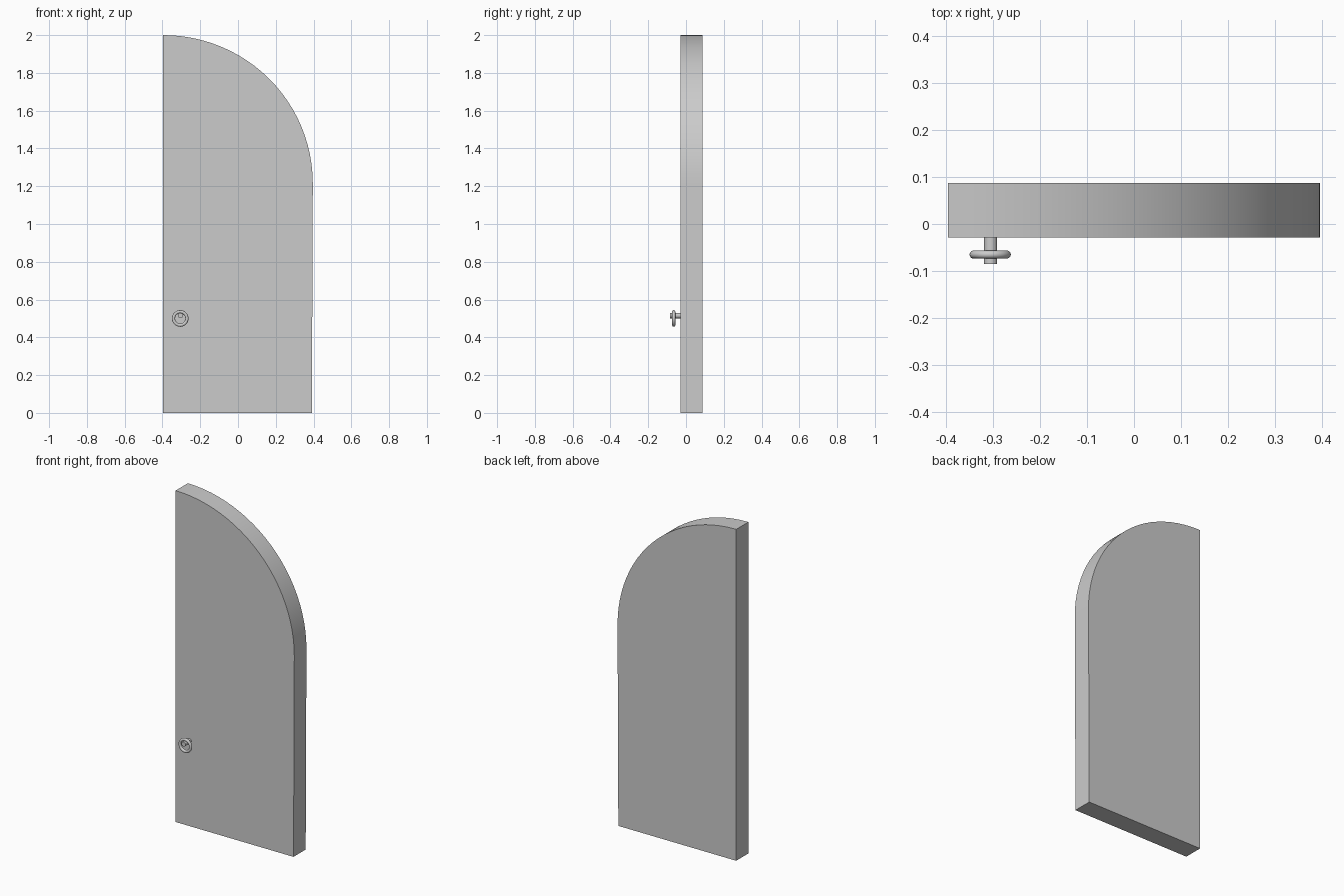
import bpy, bmesh, math

if "Cube" in bpy.data.objects:
    bpy.data.objects.remove(bpy.data.objects["Cube"])

W = 0.396            # half width of the leaf
Y0, Y1 = -0.029, 0.087
R = 0.785            # arch radius
SPRING = 2.0 - R     # height where the arch starts


def finish(obj, name):
    obj.name = name
    bpy.ops.object.shade_smooth_by_angle(angle=math.radians(30))
    return obj


# Door leaf: quarter-arch outline extruded through its thickness
steps = 24
outline = [(-W, 0.0), (W - 0.005, 0.0)]
for i in range(steps + 1):
    a = math.pi / 2 * i / steps
    outline.append((-W + 2 * W * math.cos(a), SPRING + R * math.sin(a)))

bm = bmesh.new()
face = bm.faces.new([bm.verts.new((x, Y0, z)) for x, z in outline])
ext = bmesh.ops.extrude_face_region(bm, geom=[face])
for v in ext["geom"]:
    if isinstance(v, bmesh.types.BMVert):
        v.co.y = Y1
bmesh.ops.recalc_face_normals(bm, faces=bm.faces)
mesh = bpy.data.meshes.new("door_leaf")
bm.to_mesh(mesh)
bm.free()
leaf = bpy.data.objects.new("door_leaf", mesh)
bpy.context.collection.objects.link(leaf)
bpy.context.view_layer.objects.active = leaf
leaf.select_set(True)
finish(leaf, "door_leaf")

# Peg that carries the ring, set slightly into the leaf
bpy.ops.mesh.primitive_cylinder_add(
    vertices=24, radius=0.014, depth=0.062,
    location=(-0.305, -0.054, 0.515), rotation=(math.pi / 2, 0, 0))
finish(bpy.context.object, "handle_peg")

# Pull ring hanging on the peg
bpy.ops.mesh.primitive_torus_add(
    major_segments=40, minor_segments=14, major_radius=0.0355, minor_radius=0.0085,
    location=(-0.306, -0.065, 0.5), rotation=(math.pi / 2, 0, 0))
finish(bpy.context.object, "handle_ring")
